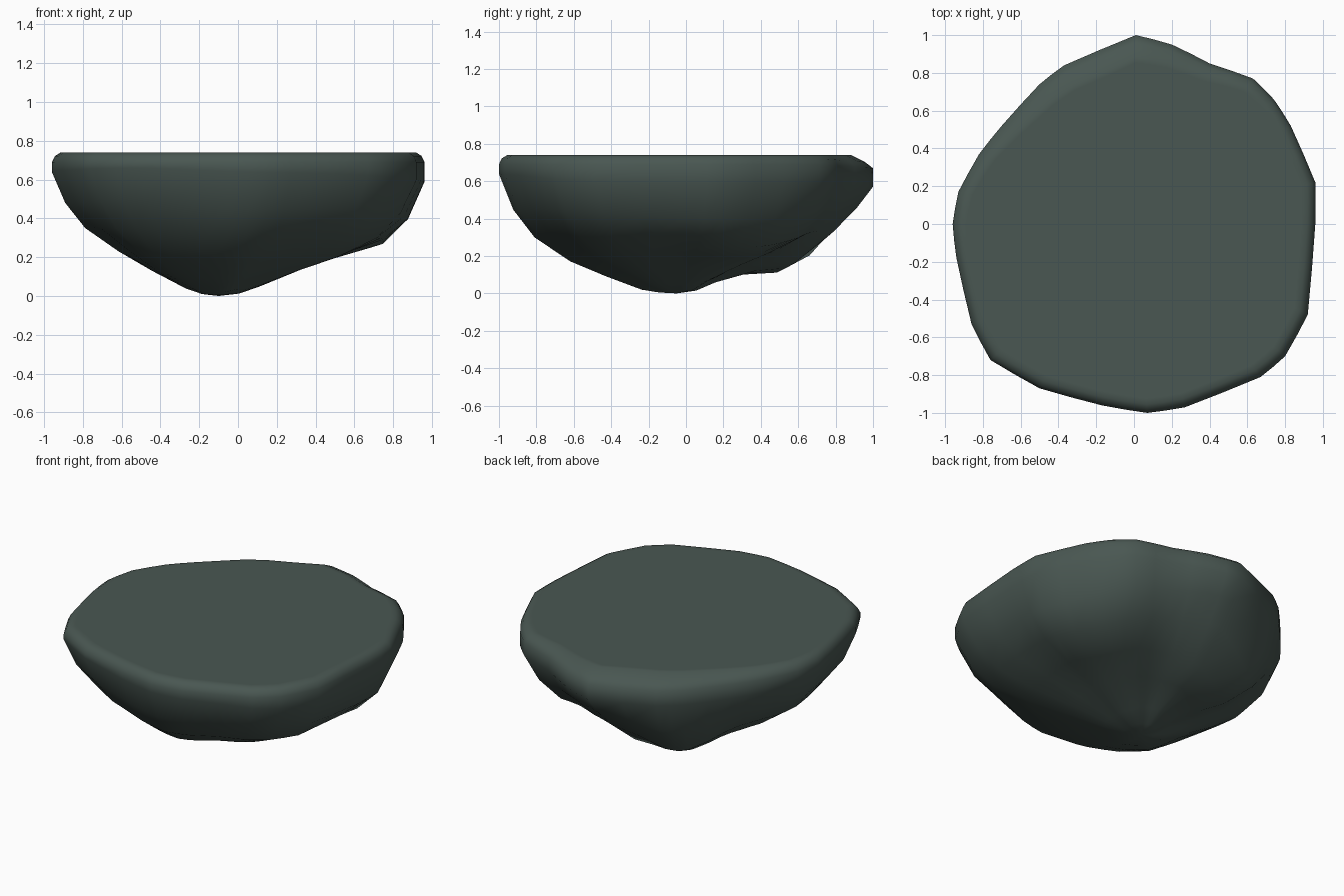
import bpy, bmesh, math
from mathutils import Vector

if "Cube" in bpy.data.objects:
    bpy.data.objects.remove(bpy.data.objects["Cube"])

# widest outline seen from above, counter-clockwise from +x
OUTLINE = [(.96, 0), (.96, .22), (.83, .52), (.74, .66), (.63, .77), (.4, .85), (.2, .95), (.01, 1),
           (-.37, .84), (-.5, .74), (-.7, .52), (-.82, .37), (-.93, .17), (-.96, 0), (-.94, -.18),
           (-.86, -.53), (-.76, -.72), (-.5, -.87), (-.17, -.96), (.07, -1), (.27, -.97),
           (.67, -.81), (.8, -.7), (.92, -.48)]
APEX = Vector((-.1, -.05))
TOP = .74
# underside heights every 30 degrees, at these fractions of the way to the outline
FRACS = [.1, .2, .4, .6, .8, .92, 1]
HEIGHTS = [
    (.05, .14, .22, .29, .40, .59), (.05, .13, .19, .25, .40, .59), (.07, .15, .22, .32, .45, .60),
    (.06, .12, .16, .33, .46, .57), (.05, .10, .11, .19, .36, .57), (.06, .13, .20, .32, .43, .59),
    (.04, .13, .23, .35, .48, .64), (.04, .12, .23, .35, .48, .65), (.03, .10, .19, .34, .49, .66),
    (.02, .09, .17, .30, .45, .64), (.04, .12, .20, .32, .45, .63), (.05, .13, .20, .30, .43, .60)]


def height(angle, k):
    """Smooth (Catmull-Rom) height around the stone for ring k; ring 0 is the blunt tip."""
    if k == 0:
        return .25 * height(angle, 1)
    u = (angle / (math.pi / 6)) % 12
    i, t = int(u), u % 1
    a, b, c, d = (HEIGHTS[(i + j) % 12][k - 1] for j in (-1, 0, 1, 2))
    return b + .5 * t * (c - a + t * (2*a - 5*b + 4*c - d + t * (3*(b - c) + d - a)))


# two spokes per outline segment
spokes = []
for i, p in enumerate(OUTLINE):
    q = OUTLINE[(i + 1) % len(OUTLINE)]
    spokes += [Vector(p), (Vector(p) + Vector(q)) / 2 * 1.002]

bm = bmesh.new()
tip = bm.verts.new((APEX.x, APEX.y, 0))
rings = []
for k, f in enumerate(FRACS):
    ring = []
    for s in spokes:
        xy = APEX + (s - APEX) * f
        ring.append(bm.verts.new((*xy, height(math.atan2(s.y, s.x), k))))
    rings.append(ring)

# rounded rim, wider on the back and back left, then a narrow flat border
for f, z, extra in ((0, .69, 0), (.35, .722, 0), (1, TOP, 0), (1, TOP, .03)):
    ring = []
    for s in spokes:
        back = max(0, s.normalized().dot(Vector((-.3, .95)))) ** 3
        inset = (.045 + .085 * back) * f + extra
        ring.append(bm.verts.new((*(s * (1 - inset)), z - (.025 * back if f < 1 else 0))))
    rings.append(ring)

n = len(spokes)
for i in range(n):
    j = (i + 1) % n
    bm.faces.new((tip, rings[0][j], rings[0][i]))
    for lo, hi in zip(rings, rings[1:]):
        bm.faces.new((lo[i], lo[j], hi[j], hi[i]))
bm.faces.new(rings[-1])
bmesh.ops.recalc_face_normals(bm, faces=bm.faces)
for f in bm.faces:
    f.smooth = True

# flat-topped stone
mesh = bpy.data.meshes.new("flat_topped_rock")
bm.to_mesh(mesh)
bm.free()
rock = bpy.data.objects.new("flat_topped_rock", mesh)
bpy.context.collection.objects.link(rock)
mat = bpy.data.materials.new("dark grey green stone")
mat.diffuse_color = (.067, .095, .084, 1)
mat.use_nodes = True
mat.node_tree.nodes["Principled BSDF"].inputs["Base Color"].default_value = mat.diffuse_color
mesh.materials.append(mat)
